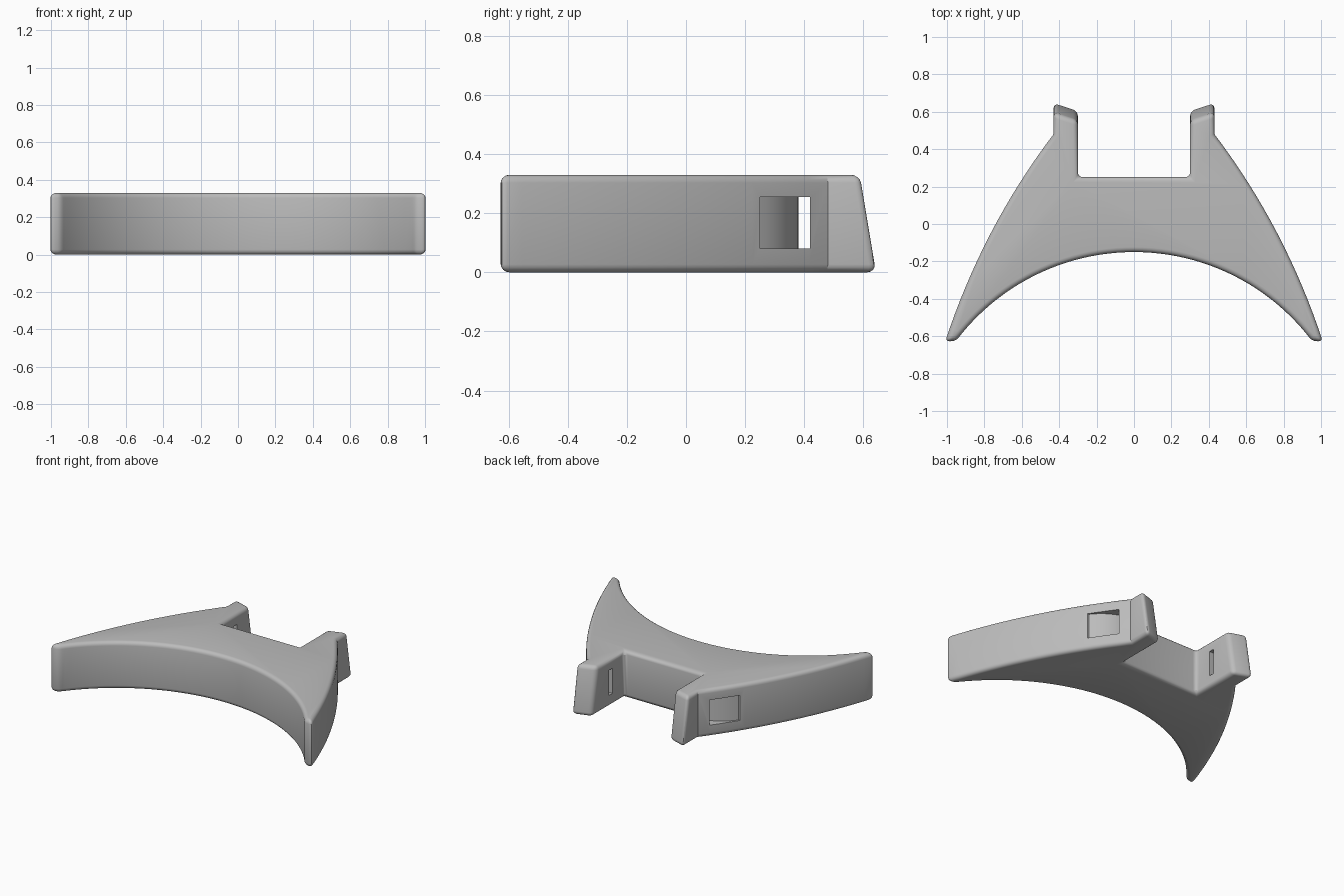
import bpy
import bmesh
import math
from mathutils import Vector

if "Cube" in bpy.data.objects:
    bpy.data.objects.remove(bpy.data.objects["Cube"])

HEIGHT = 0.33
LEAN = 0.055      # how far the prong ends lean in towards the top


def bezier(a, control, b, steps):
    a, control, b = Vector(a), Vector(control), Vector(b)
    return [a.lerp(control, t).lerp(control.lerp(b, t), t)
            for t in (i / steps for i in range(steps + 1))]


def prism(name, outline, z0, z1, lean_from=9.0):
    """Extrude an outline; points behind lean_from are pulled in at the top."""
    bm = bmesh.new()
    low = [bm.verts.new((x, y, z0)) for x, y in outline]
    high = [bm.verts.new((x, y - (LEAN if y > lean_from else 0), z1))
            for x, y in outline]
    bm.faces.new(low)
    bm.faces.new(high)
    for i in range(len(low)):
        j = (i + 1) % len(low)
        bm.faces.new((low[i], low[j], high[j], high[i]))
    bmesh.ops.recalc_face_normals(bm, faces=bm.faces)
    mesh = bpy.data.meshes.new(name)
    bm.to_mesh(mesh)
    bm.free()
    obj = bpy.data.objects.new(name, mesh)
    bpy.context.collection.objects.link(obj)
    return obj


# Plastic material
gray = bpy.data.materials.new("light gray plastic")
gray.use_nodes = True
color = (0.5, 0.5, 0.5, 1)
gray.diffuse_color = color
gray.node_tree.nodes["Principled BSDF"].inputs["Base Color"].default_value = color

# Half outline: concave front arc, tip, bowed side, prong and notch
radius, tip_x = 1.19, 0.95
sweep = math.asin(tip_x / radius)
front = [Vector((radius * math.sin(sweep * i / 24),
                 radius * math.cos(sweep * i / 24) - 0.15 - radius))
         for i in range(25)]
side = bezier((1.01, -0.63), (0.81, -0.02), (0.43, 0.48), 16)
prong = [Vector(p) for p in ((0.43, 0.65), (0.30, 0.608), (0.30, 0.25))]
half = front + side + prong
mirrored = [Vector((-p.x, p.y)) for p in reversed(half[1:])]

bracket = prism("bracket_body", half + mirrored, 0, HEIGHT, 0.55)
bracket.data.materials.append(gray)
bevel = bracket.modifiers.new("rounded edges", "BEVEL")
bevel.width = 0.027
bevel.segments = 4
bevel.limit_method = "ANGLE"
bevel.angle_limit = math.radians(44)
bevel.use_clamp_overlap = False

# Curved strap slots through both prongs
curve = bezier((0.32, 0.38), (0.48, 0.38), (0.58, 0.25), 12)
slot = ([Vector((0.25, 0.38))] + curve
        + [Vector(p) for p in ((0.7, 0.25), (0.7, 0.42), (0.25, 0.42))])
cutters = []
for label, sign in (("left", 1), ("right", -1)):
    cutter = prism(label + "_slot_cutter", [(sign * p.x, p.y) for p in slot],
                   0.08, 0.255)
    cutter.hide_render = True
    cutter.data.materials.append(gray)
    cut = bracket.modifiers.new(label + " slot", "BOOLEAN")
    cut.operation = "DIFFERENCE"
    cut.solver = "EXACT"
    cut.object = cutter
    cutters.append(cutter)

# Bake the modifiers, drop the cutters and smooth the curved surfaces
bpy.ops.object.select_all(action="DESELECT")
bracket.select_set(True)
bpy.context.view_layer.objects.active = bracket
bpy.ops.object.convert(target="MESH")
for cutter in cutters:
    bpy.data.objects.remove(cutter)
bpy.ops.object.shade_smooth_by_angle(angle=math.radians(30))
